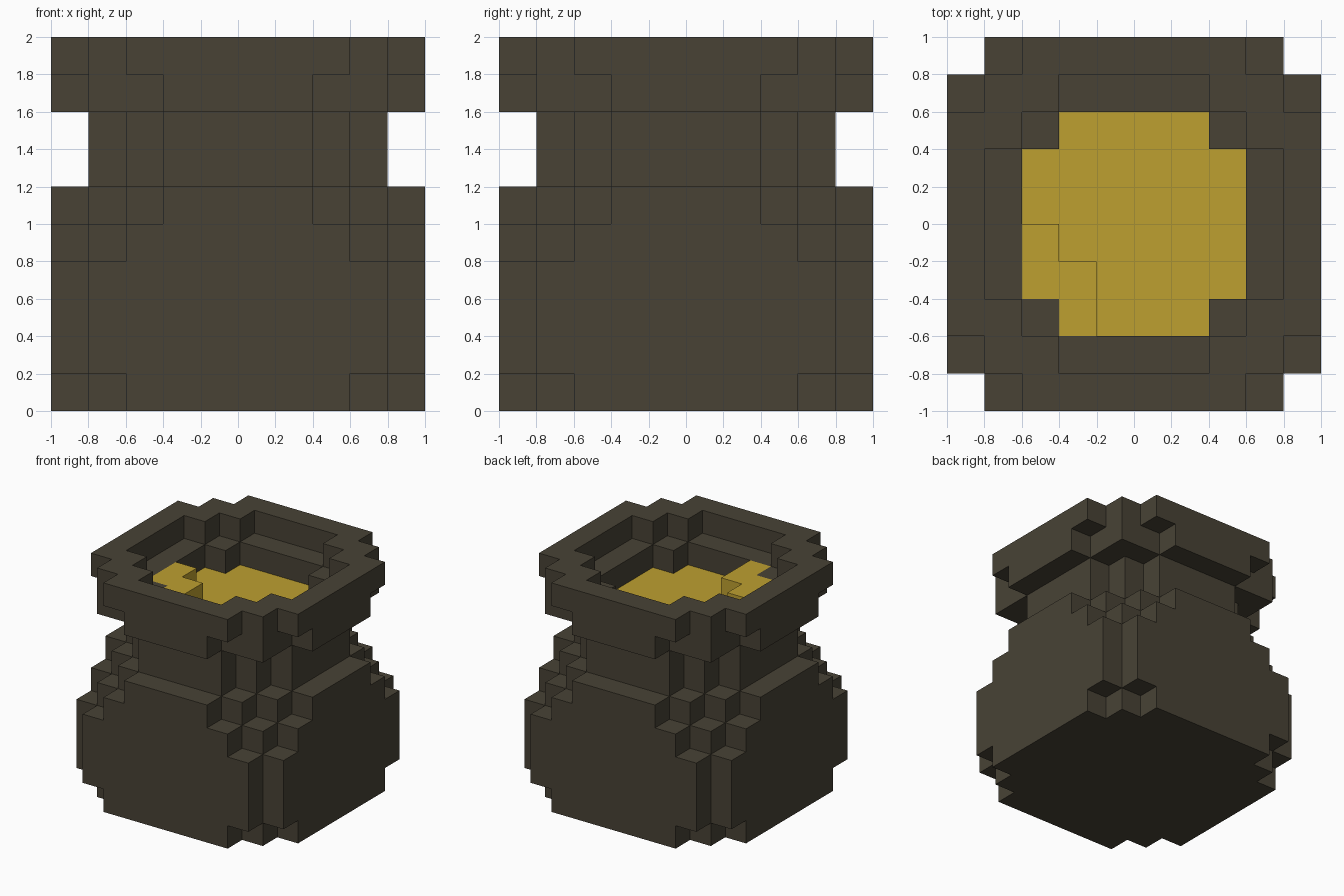
import bpy, bmesh, math
from mathutils import Vector

if "Cube" in bpy.data.objects:
    bpy.data.objects.remove(bpy.data.objects["Cube"])

S = 0.2  # edge length of one cube


def material(name, rgb):
    m = bpy.data.materials.new(name)
    m.diffuse_color = (*rgb, 1.0)
    m.use_nodes = True
    m.node_tree.nodes["Principled BSDF"].inputs["Base Color"].default_value = m.diffuse_color
    return m


clay = material("dark_clay", (0.065, 0.055, 0.036))
gold = material("gold", (0.515, 0.352, 0.030))


def layer(half_widths, k):
    """Symmetric layer of cubes: half width in cubes for each row away from the centre."""
    cells = set()
    for j in range(-5, 5):
        w = half_widths[j if j >= 0 else -j - 1]
        cells |= {(i, j, k) for i in range(-w, w)}
    return cells


# Outer shape of the pot, from the foot to the rim
foot = [5, 5, 5, 4, 3]
belly = [5, 5, 5, 5, 4]
shoulder = [5, 5, 4, 3, 2]
neck = [4, 4, 3, 2, 0]
lower_rim = [5, 5, 4, 4, 2]
stack = [foot, belly, belly, belly, foot, shoulder, neck, neck, lower_rim, foot]
pot = set()
for k, profile in enumerate(stack):
    pot |= layer(profile, k)

# Stepped opening and the gold filling it
mouth = [3, 3, 2, 0, 0]
filling = layer(mouth, 7)
heap = {(-3, -2, 8), (-3, -1, 8), (-2, -3, 8), (-2, -2, 8)}
pot -= filling | layer(mouth, 8) | layer([4, 4, 3, 2, 0], 9)
treasure = filling | heap
solid = pot | treasure


def build(name, cells, mat):
    """Mesh the exposed cube sides and merge them into large flat faces."""
    bm = bmesh.new()
    for c in sorted(cells):
        for axis in range(3):
            for sign in (-1, 1):
                n = list(c)
                n[axis] += sign
                if tuple(n) in solid:
                    continue
                u, v = (axis + 1) % 3, (axis + 2) % 3
                corners = []
                for a, b in ((0, 0), (1, 0), (1, 1), (0, 1)):
                    p = list(c)
                    p[axis] += max(sign, 0)
                    p[u] += a
                    p[v] += b
                    corners.append(bm.verts.new(Vector(p) * S))
                bm.faces.new(corners if sign > 0 else corners[::-1])
    bmesh.ops.remove_doubles(bm, verts=bm.verts, dist=0.001)
    bmesh.ops.dissolve_limit(bm, angle_limit=math.radians(1),
                             verts=bm.verts, edges=bm.edges)
    mesh = bpy.data.meshes.new(name)
    bm.to_mesh(mesh)
    bm.free()
    mesh.materials.append(mat)
    bpy.context.collection.objects.link(bpy.data.objects.new(name, mesh))


build("pot", pot, clay)
build("gold_filling", treasure, gold)
